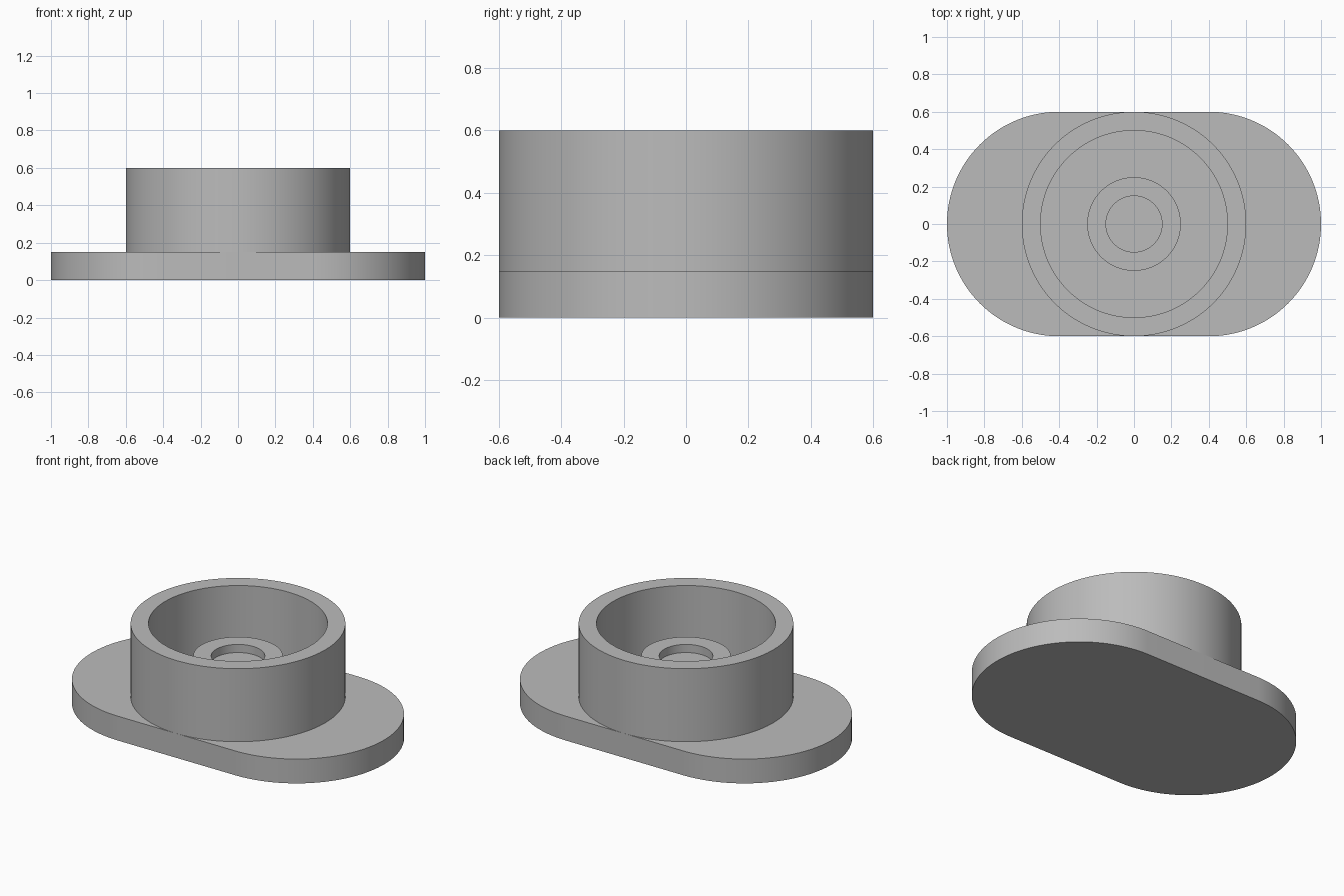
import bpy, bmesh
from math import cos, sin, pi, radians

cube = bpy.data.objects.get("Cube")
if cube:
    bpy.data.objects.remove(cube)

grey = bpy.data.materials.new("plain grey")
grey.use_nodes = True
colour = (0.5, 0.5, 0.5, 1)
grey.diffuse_color = colour
grey.node_tree.nodes["Principled BSDF"].inputs["Base Color"].default_value = colour

SEGMENTS = 128
RADIUS = 0.6
BASE_TOP = 0.15


def finish(name, bm):
    bmesh.ops.remove_doubles(bm, verts=bm.verts, dist=0.0001)
    mesh = bpy.data.meshes.new(name)
    bm.to_mesh(mesh)
    bm.free()
    mesh.materials.append(grey)
    obj = bpy.data.objects.new(name, mesh)
    bpy.context.collection.objects.link(obj)
    bpy.ops.object.select_all(action="DESELECT")
    obj.select_set(True)
    bpy.context.view_layer.objects.active = obj
    bpy.ops.object.shade_smooth_by_angle(angle=radians(30))


def lathe(name, profile):
    """Spin a profile of (radius, height) points, listed upward on the outside."""
    bm = bmesh.new()
    verts = [bm.verts.new((r, 0, z)) for r, z in profile]
    edges = [bm.edges.new(pair) for pair in zip(verts, verts[1:])]
    bmesh.ops.spin(bm, geom=verts + edges, axis=(0, 0, 1), cent=(0, 0, 0),
                   angle=2 * pi, steps=SEGMENTS)
    bmesh.ops.remove_doubles(bm, verts=bm.verts, dist=0.0001)
    # Both parts are open only underneath, so the rim faces must look up
    bm.normal_update()
    rim = max(bm.faces, key=lambda f: f.calc_center_median().z)
    if rim.normal.z < 0:
        bmesh.ops.reverse_faces(bm, faces=bm.faces)
    finish(name, bm)


# Base plate: rounded slot outline, extruded up
bm = bmesh.new()
half = SEGMENTS // 2
outline = []
for side, start in ((1, -pi / 2), (-1, pi / 2)):
    for i in range(half + 1):
        a = start + pi * i / half
        outline.append(bm.verts.new((side * 0.4 + RADIUS * cos(a), RADIUS * sin(a), 0)))
bottom = bm.faces.new(outline)
top = bmesh.ops.extrude_face_region(bm, geom=[bottom], use_keep_orig=True)
bmesh.ops.translate(bm, vec=(0, 0, BASE_TOP),
                    verts=[g for g in top["geom"] if isinstance(g, bmesh.types.BMVert)])
bmesh.ops.recalc_face_normals(bm, faces=bm.faces)
finish("base_plate", bm)

# Round cup wall standing on the plate
lathe("cup_wall", [(RADIUS, BASE_TOP), (RADIUS, 0.6), (0.5, 0.6), (0.5, BASE_TOP)])

# Centre boss with a shallow recess
lathe("centre_boss", [(0.25, BASE_TOP), (0.25, 0.4), (0.15, 0.4), (0.15, 0.35), (0, 0.35)])
